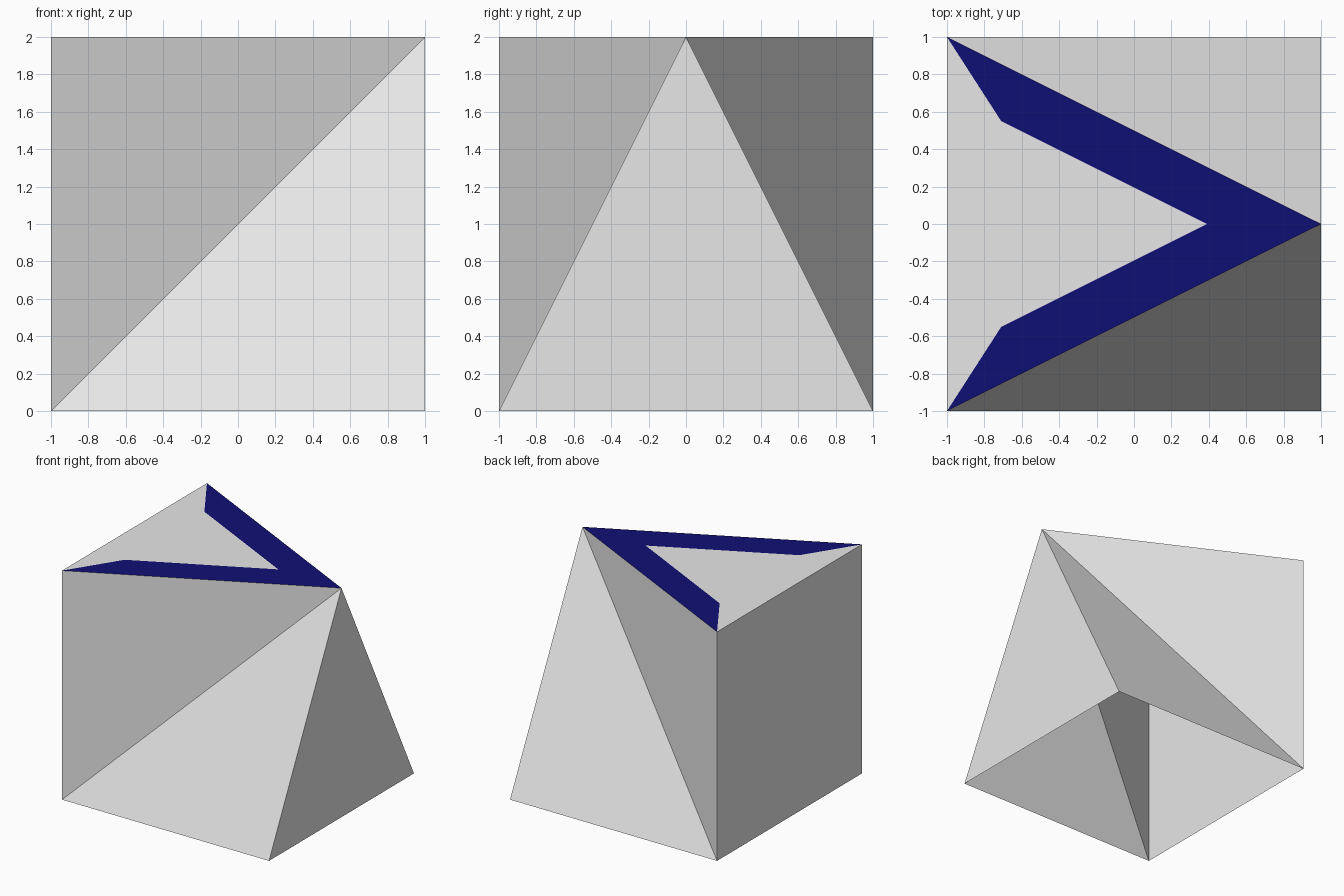
import bpy
import bmesh

cube = bpy.data.objects.get("Cube")
if cube:
    bpy.data.objects.remove(cube, do_unlink=True)


def material(name, colour):
    mat = bpy.data.materials.new(name)
    mat.use_nodes = True
    mat.diffuse_color = colour
    mat.node_tree.nodes["Principled BSDF"].inputs["Base Color"].default_value = colour
    return mat


def build(name, faces, mat):
    """Make a flat-shaded object from corner loops, sharing equal corners."""
    bm = bmesh.new()
    verts = {}
    for loop in faces:
        for p in loop:
            if p not in verts:
                verts[p] = bm.verts.new(p)
        bm.faces.new([verts[p] for p in loop])
    mesh = bpy.data.meshes.new(name)
    bm.to_mesh(mesh)
    bm.free()
    mesh.materials.append(mat)
    obj = bpy.data.objects.new(name, mesh)
    bpy.context.collection.objects.link(obj)


def flip(loop):
    """Mirror a corner loop front to back, keeping it facing outward."""
    return [(x, -y, z) for x, y, z in reversed(loop)]


grey = material("light grey", (0.8, 0.8, 0.8, 1))
navy = material("navy blue", (0.005, 0.005, 0.18, 1))

# Corners on the front half, plus the nose where all slopes meet
nose = (1, 0, 2)
tail_low, tail_high, foot = (-1, -1, 0), (-1, -1, 2), (1, -1, 0)
notch, inner_tip = (-0.71, -0.55, 2), (0.39, 0, 2)


def back(p):
    return (p[0], -p[1], p[2])


# Hollow shell, open underneath
side = [[tail_low, foot, nose], [tail_low, nose, tail_high]]
build("shell_walls", side + [flip(f) for f in side] + [
    [foot, back(foot), nose],
    [tail_low, tail_high, back(tail_high), back(tail_low)],
], grey)

# Top panel inside the chevron
build("top_panel", [[tail_high, notch, inner_tip, back(notch), back(tail_high)]], grey)

# Chevron band along the two long top edges
arm = [tail_high, nose, inner_tip, notch]
build("top_chevron", [arm, flip(arm)], navy)
